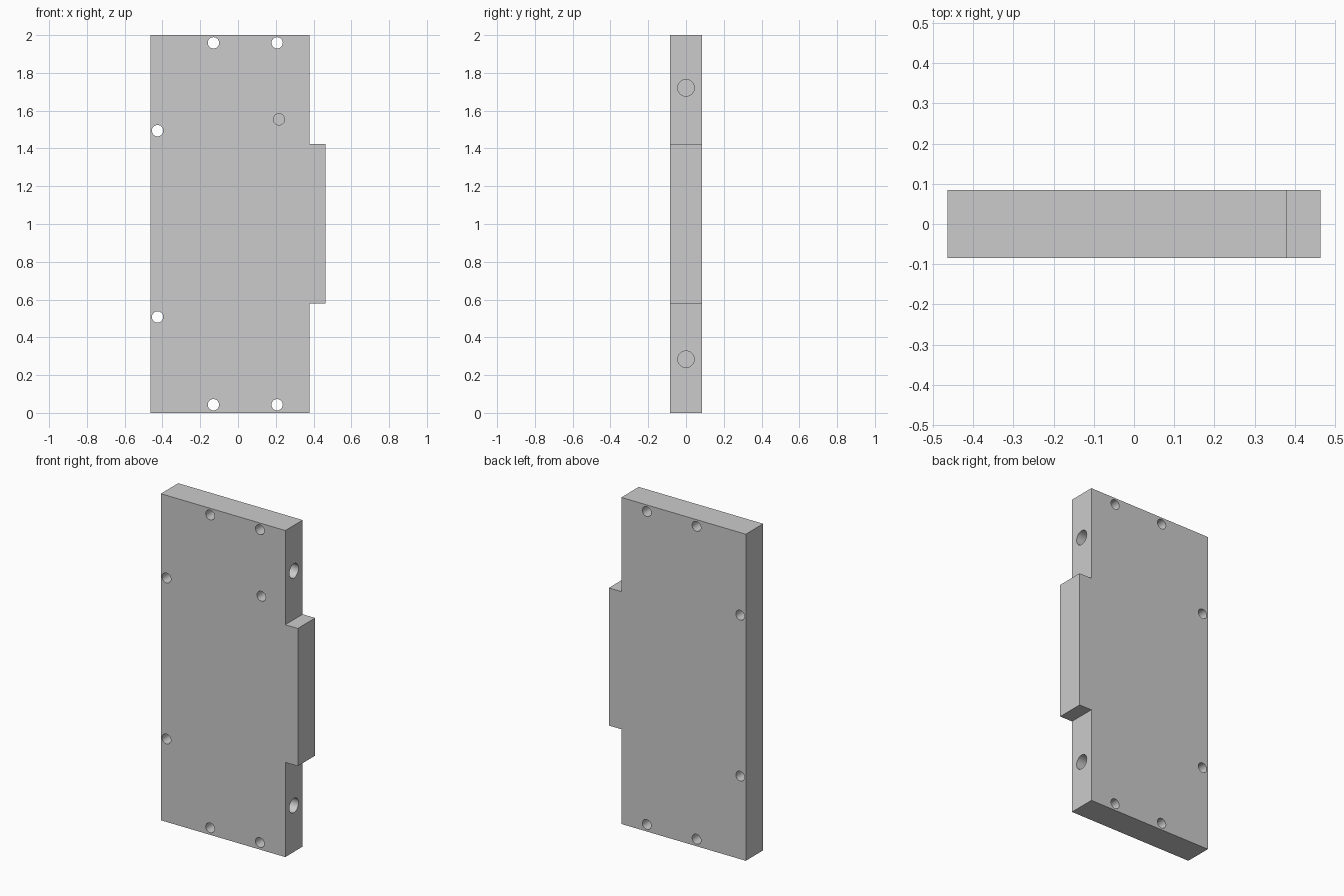
import bpy, bmesh
from math import radians
from mathutils import Matrix, Vector

if "Cube" in bpy.data.objects:
    bpy.data.objects.remove(bpy.data.objects["Cube"])

HALF_T = 0.084

# Plate: stepped outline extruded through its thickness
outline = [(-0.464, 0), (0.379, 0), (0.379, 0.58), (0.464, 0.58),
           (0.464, 1.423), (0.379, 1.423), (0.379, 2), (-0.464, 2)]
bm = bmesh.new()
face = bm.faces.new([bm.verts.new((x, -HALF_T, z)) for x, z in outline])
ext = bmesh.ops.extrude_face_region(bm, geom=[face])
bmesh.ops.translate(bm, vec=(0, 2 * HALF_T, 0),
                    verts=[v for v in ext["geom"] if isinstance(v, bmesh.types.BMVert)])
bmesh.ops.recalc_face_normals(bm, faces=bm.faces)
mesh = bpy.data.meshes.new("plate")
bm.to_mesh(mesh)
bm.free()
plate = bpy.data.objects.new("plate", mesh)
bpy.context.collection.objects.link(plate)

# Hole cutters, gathered in one mesh
cut = bmesh.new()


def drill(start, end, radius):
    a, b = Vector(start), Vector(end)
    rot = (b - a).to_track_quat('Z', 'Y').to_matrix().to_4x4()
    bmesh.ops.create_cone(cut, cap_ends=True, segments=32, radius1=radius, radius2=radius,
                          depth=(b - a).length, matrix=Matrix.Translation((a + b) / 2) @ rot)


# Screw holes through the plate, mirrored top to bottom
for x, dz in [(-0.13, 0.958), (0.207, 0.958), (-0.426, 0.493)]:
    for s in (1, -1):
        drill((x, -0.2, 1.001 + s * dz), (x, 0.2, 1.001 + s * dz), 0.03)

# Blind sensor hole in the front
drill((0.217, -0.2, 1.554), (0.217, 0.03, 1.554), 0.03)

# Blind ports in the right edge
for z in (0.284, 1.721):
    drill((0.5, 0, z), (0.2, 0, z), 0.044)

cut_mesh = bpy.data.meshes.new("hole_cutters")
cut.to_mesh(cut_mesh)
cut.free()
cutter = bpy.data.objects.new("hole_cutters", cut_mesh)
bpy.context.collection.objects.link(cutter)
cutter.hide_render = True

mod = plate.modifiers.new("holes", 'BOOLEAN')
mod.operation, mod.solver, mod.object = 'DIFFERENCE', 'EXACT', cutter
bpy.context.view_layer.objects.active = plate
plate.select_set(True)
bpy.ops.object.modifier_apply(modifier=mod.name)
bpy.data.objects.remove(cutter)
bpy.ops.object.shade_smooth_by_angle(angle=radians(30))
